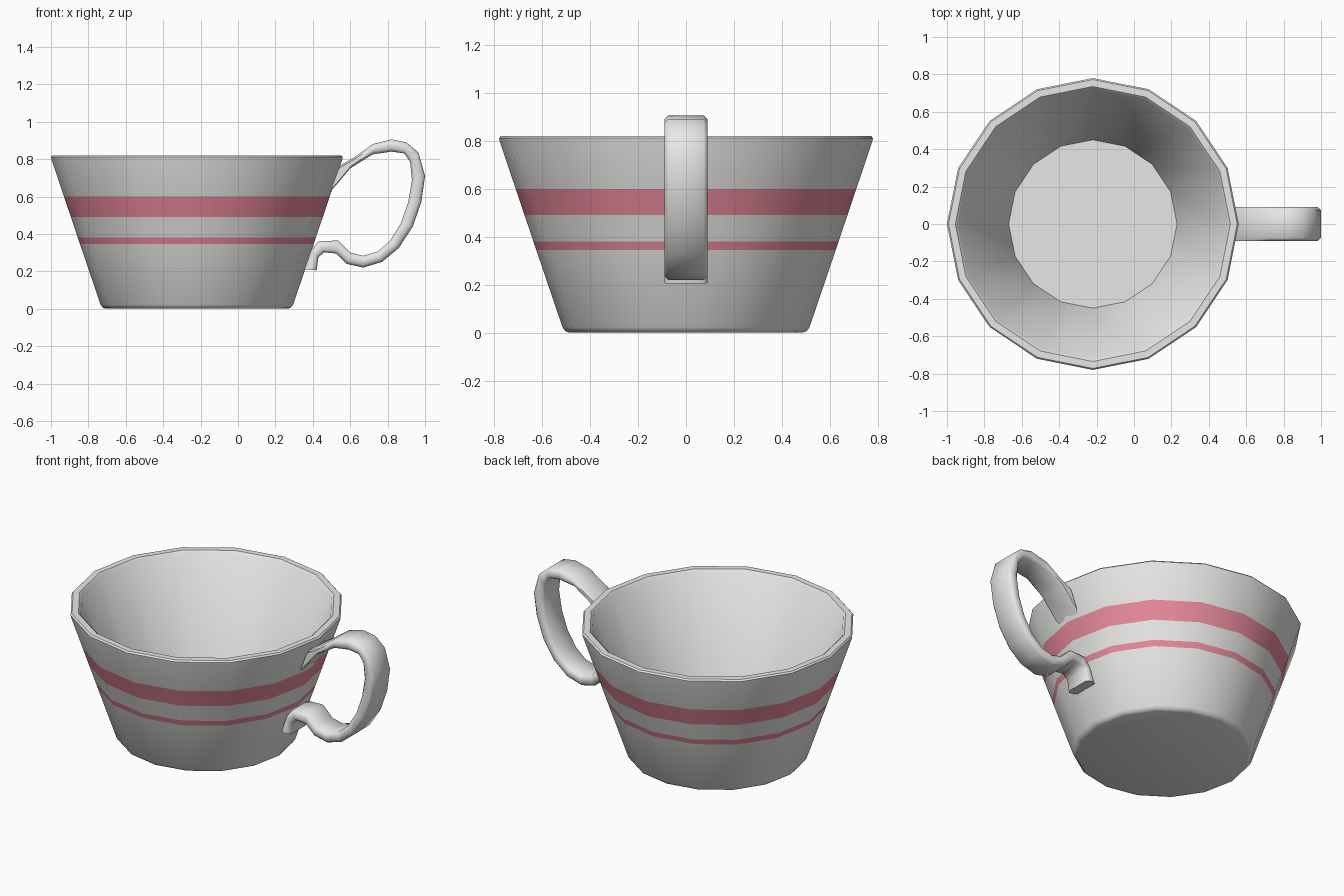
import bpy, bmesh, math

if "Cube" in bpy.data.objects:
    bpy.data.objects.remove(bpy.data.objects["Cube"])

CX, SIDES = -0.22, 16


def material(name, rgb):
    m = bpy.data.materials.new(name)
    m.diffuse_color = (*rgb, 1)
    m.use_nodes = True
    m.node_tree.nodes["Principled BSDF"].inputs["Base Color"].default_value = m.diffuse_color
    return m


WHITE = material("off_white", (0.8, 0.8, 0.79))
PINK = material("rose_pink", (0.8, 0.25, 0.33))


def finish(bm, name, mats, angle):
    bmesh.ops.recalc_face_normals(bm, faces=bm.faces)
    me = bpy.data.meshes.new(name)
    bm.to_mesh(me)
    bm.free()
    for m in mats:
        me.materials.append(m)
    ob = bpy.data.objects.new(name, me)
    bpy.context.collection.objects.link(ob)
    bpy.ops.object.select_all(action='DESELECT')
    ob.select_set(True)
    bpy.context.view_layer.objects.active = ob
    bpy.ops.object.shade_smooth_by_angle(angle=math.radians(angle))
    return ob


def loft(bm, rings):
    """Skin a list of closed rings and cap both ends; returns faces per span."""
    rings = [[bm.verts.new(p) for p in r] for r in rings]
    spans = []
    for a, b in zip(rings, rings[1:]):
        n = len(a)
        spans.append([bm.faces.new((a[i], a[(i + 1) % n], b[(i + 1) % n], b[i]))
                      for i in range(n)])
    bm.faces.new(rings[0])
    bm.faces.new(rings[-1])
    return spans


# Cup: 16-sided tapered bowl, stripes are bands of the outer wall
def wall(z):
    return 0.515 + (z - 0.02) * (0.778 - 0.515) / 0.78


profile = [(0.485, 0), (0.503, 0.006), (0.515, 0.022)]
profile += [(wall(z), z) for z in (0.345, 0.38, 0.49, 0.60, 0.80)]
profile += [(0.78, 0.811), (0.772, 0.82), (0.735, 0.82), (0.722, 0.808), (0.45, 0.04)]
bm = bmesh.new()
spans = loft(bm, [[(CX + r * math.cos(2 * math.pi * i / SIDES),
                    r * math.sin(2 * math.pi * i / SIDES), z) for i in range(SIDES)]
                  for r, z in profile])
for s in (3, 5):
    for f in spans[s]:
        f.material_index = 1
finish(bm, "cup", [WHITE, PINK], 40)

# Handle: flat strap, outer and inner edge points (x, z) along the curl
outer = [(0.545, 0.765), (0.63, 0.815), (0.72, 0.88), (0.82, 0.905), (0.90, 0.89),
         (0.965, 0.835), (1.0, 0.71), (0.98, 0.57), (0.935, 0.44), (0.86, 0.325),
         (0.77, 0.25), (0.67, 0.22), (0.58, 0.24), (0.525, 0.295), (0.46, 0.302),
         (0.43, 0.275), (0.42, 0.205)]
inner = [(0.49, 0.62), (0.60, 0.75), (0.72, 0.825), (0.82, 0.84), (0.89, 0.83),
         (0.92, 0.785), (0.93, 0.69), (0.91, 0.57), (0.87, 0.455), (0.81, 0.36),
         (0.745, 0.305), (0.67, 0.283), (0.60, 0.30), (0.535, 0.365), (0.43, 0.36),
         (0.39, 0.31), (0.355, 0.21)]
W, B = 0.09, 0.016


def section(o, i):
    c = B / math.dist(o, i)
    shape = [(-W, c), (-W + B, 0), (W - B, 0), (W, c),
             (W, 1 - c), (W - B, 1), (-W + B, 1), (-W, 1 - c)]
    return [(o[0] + (i[0] - o[0]) * t, y, o[1] + (i[1] - o[1]) * t) for y, t in shape]


bm = bmesh.new()
loft(bm, [section(o, i) for o, i in zip(outer, inner)])
finish(bm, "handle", [WHITE], 50)
